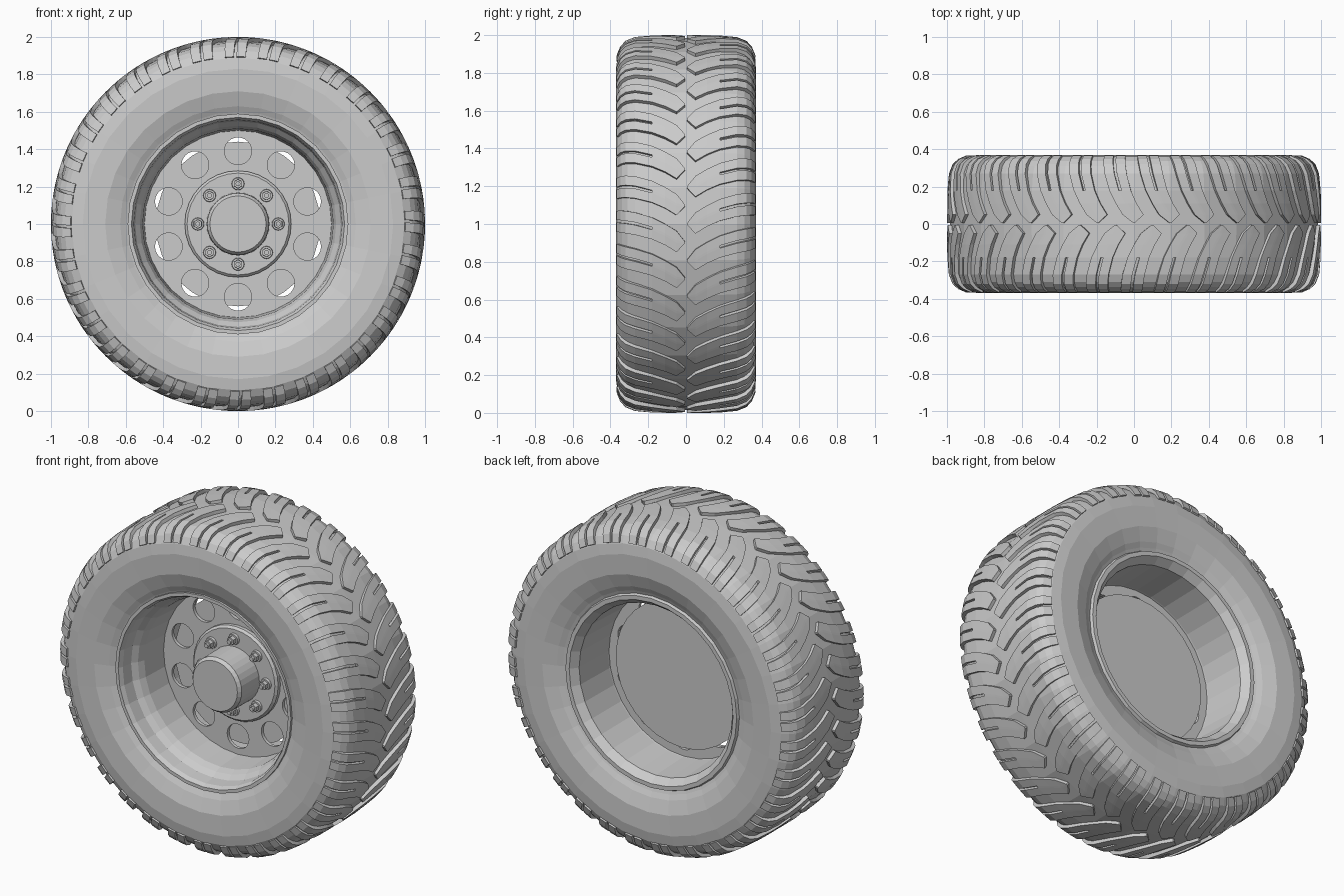
import bpy, bmesh
from math import sin, cos, pi, tau
from mathutils import Matrix, Vector

if "Cube" in bpy.data.objects:
    bpy.data.objects.remove(bpy.data.objects["Cube"])

AXLE = Vector((0, 0, 1))


def add_object(name, bm):
    mesh = bpy.data.meshes.new(name)
    bm.to_mesh(mesh)
    bm.free()
    obj = bpy.data.objects.new(name, mesh)
    bpy.context.collection.objects.link(obj)
    return obj


def polar(r, angle, y):
    return Vector((r * cos(angle), y, 1 + r * sin(angle)))


def lathe(name, profile, steps=32):
    """Spin a closed (radius, y) outline around the axle."""
    bm = bmesh.new()
    vs = [bm.verts.new(polar(r, 0, y)) for r, y in profile]
    edges = [bm.edges.new((vs[i - 1], vs[i])) for i in range(len(vs))
             if profile[i - 1][0] + profile[i][0] > 0]
    bmesh.ops.spin(bm, geom=vs + edges, cent=AXLE, axis=(0, 1, 0),
                   angle=tau, steps=steps)
    bmesh.ops.remove_doubles(bm, verts=bm.verts, dist=0.0005)
    bmesh.ops.dissolve_degenerate(bm, edges=bm.edges, dist=0.0001)
    bmesh.ops.recalc_face_normals(bm, faces=bm.faces)
    return add_object(name, bm)


# Tyre carcass, mirrored about its centre line
half = [(0.56, 0.31), (0.60, 0.325), (0.63, 0.34), (0.71, 0.366), (0.83, 0.37),
        (0.89, 0.36), (0.93, 0.338), (0.955, 0.31), (0.972, 0.27), (0.982, 0.18)]
lathe("tyre", [(r, -y) for r, y in half] + [(0.985, 0)] + half[::-1])

# Tread: curved blocks with a slit through the shoulder half
# Each station: radius, distance from centre line, sweep angle, half width angle
STATIONS = [(1.0, 0.006, 0.0, 0.005), (1.0, 0.05, 0.005, 0.056),
            (1.0, 0.11, 0.042, 0.056), (0.998, 0.18, 0.075, 0.058),
            (0.99, 0.27, 0.1, 0.06), (0.97, 0.32, 0.108, 0.061),
            (0.94, 0.348, 0.112, 0.062), (0.895, 0.367, 0.114, 0.062)]
COLUMNS = (-1, -0.12, 0.12, 1)
BLOCKS = 32


def tread(name, side, phase):
    bm = bmesh.new()
    for k in range(BLOCKS):
        base = tau * (k + phase) / BLOCKS
        grid = [[bm.verts.new(polar(r, base + sweep + c * width, side * y))
                 for c in COLUMNS] for r, y, sweep, width in STATIONS]
        for i in range(len(STATIONS) - 1):
            for j in range(len(COLUMNS) - 1):
                if j == 1 and i >= 3:
                    continue
                face = bm.faces.new((grid[i][j], grid[i][j + 1],
                                     grid[i + 1][j + 1], grid[i + 1][j]))
                face.normal_update()
                out = face.calc_center_median() - AXLE
                if face.normal.dot(out) < 0:
                    face.normal_flip()
    bmesh.ops.delete(bm, geom=[v for v in bm.verts if not v.link_faces],
                     context='VERTS')
    obj = add_object(name, bm)
    mod = obj.modifiers.new("depth", 'SOLIDIFY')
    mod.thickness = 0.03
    mod.offset = -1


tread("back_tread", 1, 0)
tread("front_tread", -1, 0.5)

# Rim barrel with a stepped front lip
lathe("rim", [(0.59, -0.315), (0.59, -0.335), (0.57, -0.335), (0.557, -0.31),
              (0.55, -0.24), (0.525, -0.21), (0.51, -0.17), (0.5, 0.0),
              (0.505, 0.03), (0.515, 0.29), (0.55, 0.335), (0.575, 0.335),
              (0.585, 0.31)])

# Wheel disc with a ring of round holes
HOLES, HOLE_RING, HOLE_R = 10, 0.39, 0.073
curve = bpy.data.curves.new("wheel_disc", 'CURVE')
curve.dimensions = '2D'
curve.fill_mode = 'BOTH'
curve.extrude = 0.01


def ring(cx, cy, r, n):
    spline = curve.splines.new('POLY')
    spline.points.add(n - 1)
    for i, p in enumerate(spline.points):
        p.co = (cx + r * cos(tau * i / n), cy + r * sin(tau * i / n), 0, 1)
    spline.use_cyclic_u = True


ring(0, 0, 0.504, 32)
for i in range(HOLES):
    a = pi / 2 + tau * i / HOLES
    ring(HOLE_RING * cos(a), HOLE_RING * sin(a), HOLE_R, 24)
temp = bpy.data.objects.new("disc_outline", curve)
bpy.context.collection.objects.link(temp)
deps = bpy.context.evaluated_depsgraph_get()
disc_mesh = bpy.data.meshes.new_from_object(temp.evaluated_get(deps))
bpy.data.objects.remove(temp)
disc_mesh.transform(Matrix.Translation((0, 0.01, 1)) @ Matrix.Rotation(pi / 2, 4, 'X'))
disc = bpy.data.objects.new("wheel_disc", disc_mesh)
bpy.context.collection.objects.link(disc)

# Plate behind the disc, hub flange and centre cap
lathe("back_plate", [(0, 0.025), (0.44, 0.025), (0.44, 0.045), (0, 0.045)])
lathe("hub_flange", [(0, 0.005), (0.285, 0.005), (0.285, -0.022),
                     (0.272, -0.035), (0, -0.035)])
lathe("hub_cap", [(0, -0.03), (0.168, -0.03), (0.165, -0.2),
                  (0.15, -0.22), (0, -0.22)])

# Lug nuts: washer, hex nut and stud end
NUTS, NUT_RING = 8, 0.215
bm = bmesh.new()
for i in range(NUTS):
    a = tau * i / NUTS
    for radius, sides, front in ((0.035, 16, -0.05), (0.026, 6, -0.075),
                                 (0.014, 12, -0.09)):
        depth = -0.03 - front
        place = (Matrix.Translation(polar(NUT_RING, a, front + depth / 2))
                 @ Matrix.Rotation(pi / 2, 4, 'X'))
        bmesh.ops.create_cone(bm, cap_ends=True, segments=sides, radius1=radius,
                              radius2=radius * 0.92, depth=depth, matrix=place)
add_object("lug_nuts", bm)
